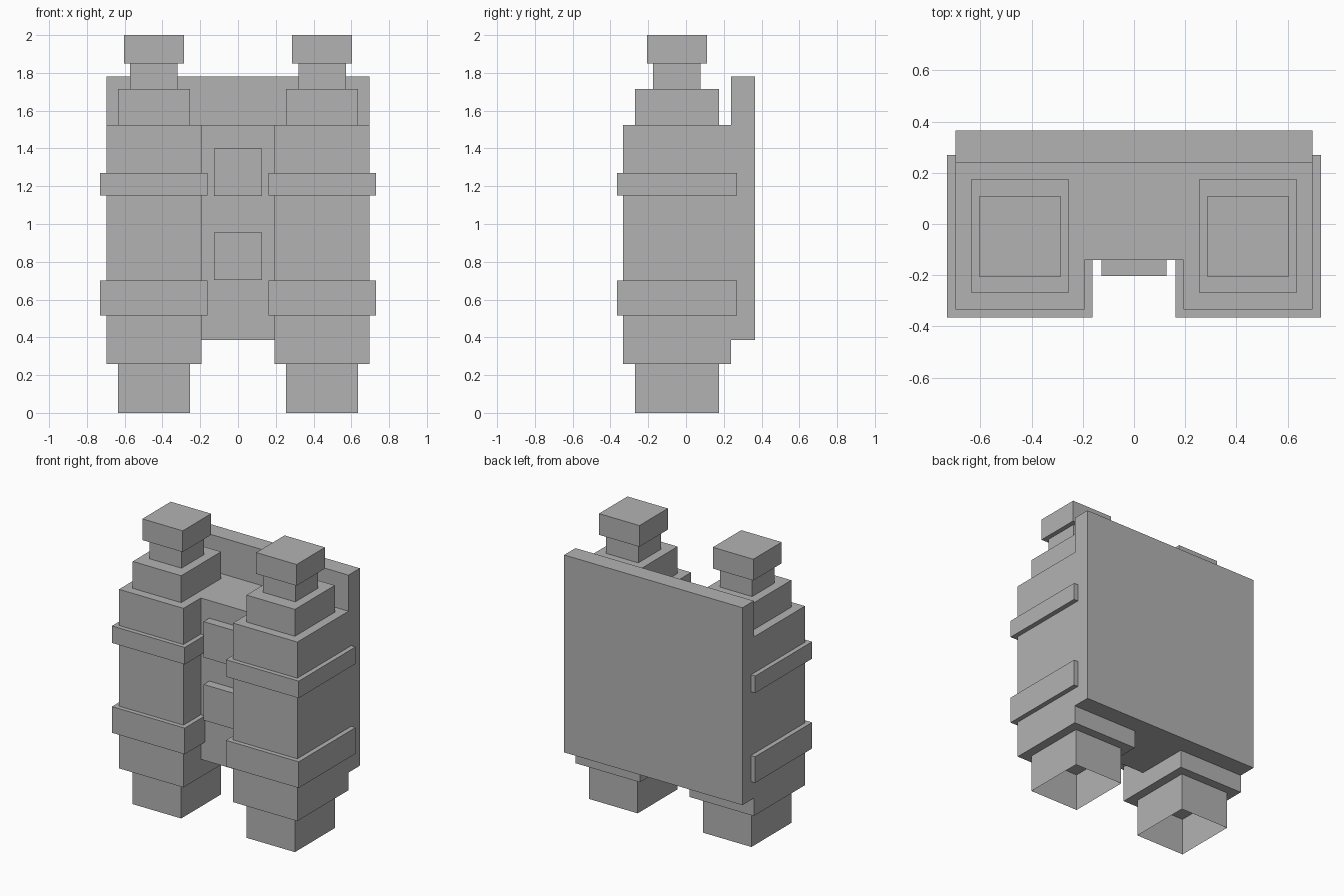
import bpy
import bmesh
from mathutils import Vector

cube = bpy.data.objects.get("Cube")
if cube:
    bpy.data.objects.remove(cube, do_unlink=True)

GREY = (0.45, 0.45, 0.45, 1.0)
mat = bpy.data.materials.new("plain_grey")
mat.use_nodes = True
mat.diffuse_color = GREY
mat.node_tree.nodes["Principled BSDF"].inputs["Base Color"].default_value = GREY


def box(name, xs, ys, zs, open_bottom=False):
    """Axis-aligned box from (min, max) ranges, optionally without its bottom."""
    bm = bmesh.new()
    bmesh.ops.create_cube(bm, size=1)
    lo, hi = (Vector(c) for c in zip(xs, ys, zs))
    bmesh.ops.scale(bm, vec=hi - lo, verts=bm.verts)
    bmesh.ops.translate(bm, vec=(lo + hi) / 2, verts=bm.verts)
    if open_bottom:
        bm.normal_update()
        bottom = [f for f in bm.faces if f.normal.z < -0.5]
        bmesh.ops.delete(bm, geom=bottom, context='FACES_ONLY')
    mesh = bpy.data.meshes.new(name)
    bm.to_mesh(mesh)
    bm.free()
    mesh.materials.append(mat)
    obj = bpy.data.objects.new(name, mesh)
    bpy.context.collection.objects.link(obj)
    return obj


# Parts of one tank: name, x range, y range, z range
TANK_PARTS = [
    ("nozzle", (0.255, 0.634), (-0.27, 0.175), (0, 0.26)),
    ("tank", (0.193, 0.697), (-0.333, 0.238), (0.26, 1.525)),
    ("lower_band", (0.161, 0.73), (-0.365, 0.27), (0.515, 0.70)),
    ("upper_band", (0.161, 0.73), (-0.365, 0.27), (1.15, 1.27)),
    ("shoulder", (0.255, 0.634), (-0.27, 0.175), (1.525, 1.715)),
    ("neck", (0.319, 0.571), (-0.175, 0.077), (1.715, 1.85)),
    ("cap", (0.287, 0.603), (-0.207, 0.11), (1.85, 2)),
]
for name, xs, ys, zs in TANK_PARTS:
    hollow = name == "nozzle"
    box("left_" + name, xs, ys, zs, hollow)
    box("right_" + name, (-xs[1], -xs[0]), ys, zs, hollow)

# Back plate and the block joining the tanks
box("back_plate", (-0.697, 0.697), (0.238, 0.365), (0.385, 1.78))
box("centre_block", (-0.193, 0.193), (-0.14, 0.238), (0.385, 1.525))

# Raised panels on the centre block
for name, z in (("lower_panel", 0.703), ("upper_panel", 1.147)):
    box(name, (-0.127, 0.127), (-0.203, -0.14), (z, z + 0.253))
